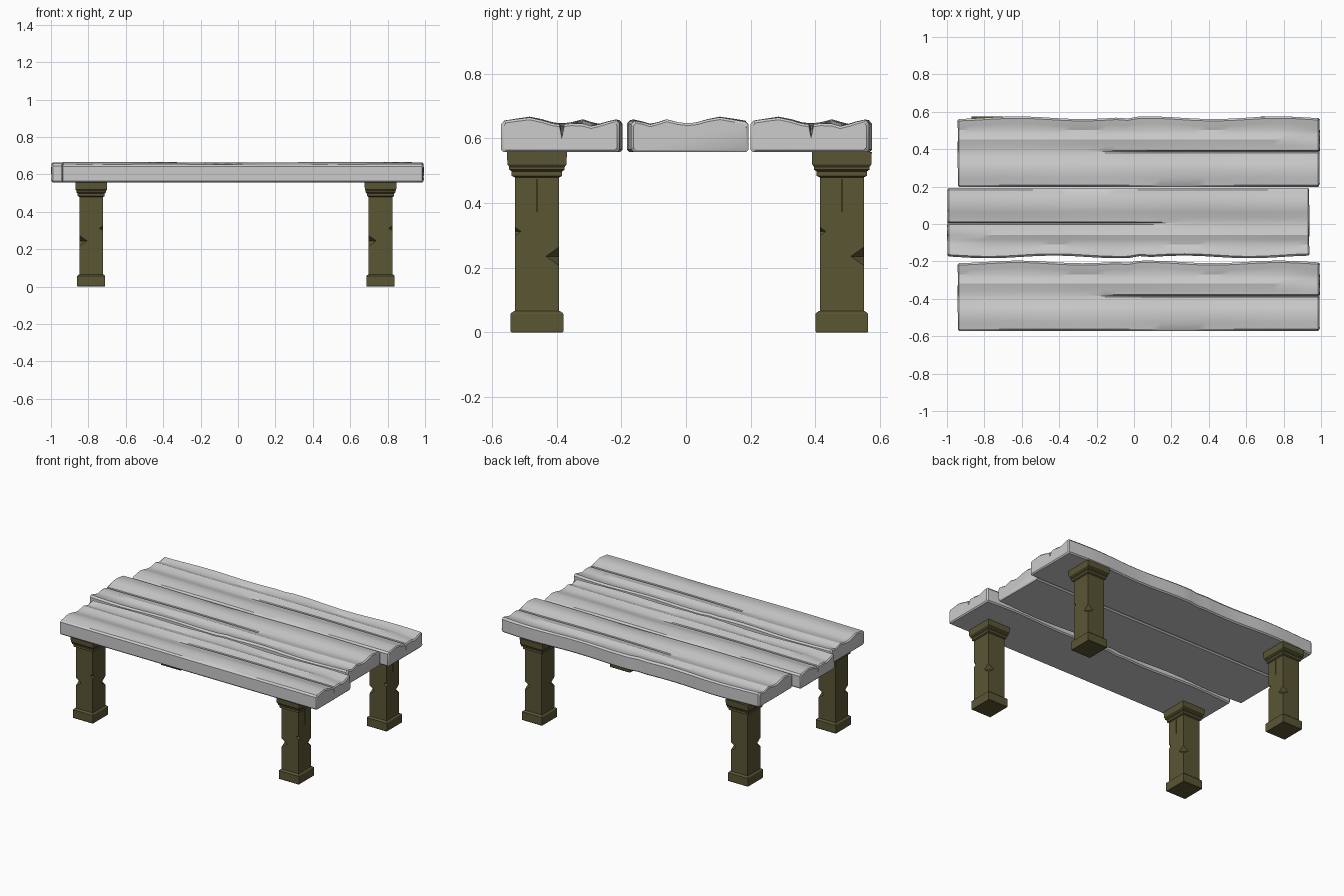
import bpy, bmesh, math, random
from mathutils import Matrix

if "Cube" in bpy.data.objects:
    bpy.data.objects.remove(bpy.data.objects["Cube"])

random.seed(4)


def material(name, rgb):
    m = bpy.data.materials.new(name)
    m.diffuse_color = (*rgb, 1)
    m.use_nodes = True
    m.node_tree.nodes["Principled BSDF"].inputs["Base Color"].default_value = m.diffuse_color
    return m


grey = material("weathered grey", (0.6, 0.6, 0.6))
olive = material("dark olive", (0.1, 0.092, 0.034))


def add_object(name, bm, mat):
    bmesh.ops.recalc_face_normals(bm, faces=bm.faces)
    me = bpy.data.meshes.new(name)
    bm.to_mesh(me)
    bm.free()
    me.materials.append(mat)
    ob = bpy.data.objects.new(name, me)
    bpy.context.collection.objects.link(ob)
    return ob


def loft(rings):
    """Skin between closed rings of equal length and cap both ends."""
    bm = bmesh.new()
    vs = [[bm.verts.new(p) for p in r] for r in rings]
    n = len(rings[0])
    for a, b in zip(vs, vs[1:]):
        for i in range(n):
            j = (i + 1) % n
            bm.faces.new((a[i], a[j], b[j], b[i]))
    bm.faces.new(vs[0])
    bm.faces.new(vs[-1])
    return bm


# Plank: worn, wavy top with a crack over the right part and a wavy long edge
BOTTOM, HALF = 0.557, 0.97
TOP = [(-0.178, 0.653), (-0.14, 0.659), (-0.10, 0.665), (-0.06, 0.657), (-0.03, 0.648),
       (-0.007, 0.645), (0, 0.645), (0.007, 0.645), (0.03, 0.648), (0.065, 0.657),
       (0.09, 0.649), (0.115, 0.643), (0.15, 0.650), (0.178, 0.656)]


def edge_wobble(x):
    return -0.007 + 0.007 * math.cos((x - 0.05) * 9) - (0.008 if abs(x + 0.05) < 0.03 else 0)


def plank_section(x, inset):
    crack = 0.036 * min(1, max(0, (x + 0.22) * 3))
    ramp = max(0, (x - 0.78) / 0.2)
    e = edge_wobble(x)
    y0, y1 = -0.188 + inset, 0.188 + e - inset
    pts = [(y0 + 0.008, BOTTOM + inset), (y0, BOTTOM + inset + 0.008),
           (y0, 0.643 - inset)]
    for y, z in TOP:
        if y == 0:
            z -= crack
        if 0.05 < abs(y) < 0.11 and y > 0:
            z -= 0.012 * ramp
        z += 0.002 * math.sin(5 * x + 14 * y)
        yy = max(y0 + 0.008, min(y1 - 0.008, y + (e if y > 0.12 else 0)))
        pts.append((yy, z - inset))
    pts += [(y1, 0.645 - inset), (y1, BOTTOM + inset + 0.008), (y1 - 0.008, BOTTOM + inset)]
    push = 0.006 if inset else 0.0
    return [(x + random.uniform(-push, 0) * (1 if x > 0 else -1), y, z) for y, z in pts]


stations = [(-HALF, 0.007), (-HALF + 0.01, 0)]
stations += [(-0.9 + 0.06 * i, 0) for i in range(31)]
stations += [(HALF - 0.01, 0), (HALF, 0.007)]
plank = add_object("front_plank", loft([plank_section(x, i) for x, i in stations]), grey)

plank.location = (0.025, -0.384, 0)
for name, loc, turn in (("middle_plank", (-0.03, 0.005, 0), math.pi),
                        ("back_plank", (0.025, 0.387, 0), 0)):
    ob = plank.copy()
    ob.name = name
    ob.location = loc
    ob.rotation_euler.z = turn
    bpy.context.collection.objects.link(ob)

# Leg: square pillar with plinth and stepped capital (outward offset, height)
LEG = [(0.010, 0), (0.012, 0.003), (0.012, 0.057), (0.010, 0.060), (0.002, 0.066), (0, 0.066),
       (0, 0.479), (0.009, 0.484), (0.009, 0.498), (0.016, 0.503), (0.016, 0.512),
       (0.021, 0.519), (0.022, 0.557)]
rings = []
for o, z in LEG:
    hx, hy = 0.063 + o, 0.068 + o * 1.12
    rings.append([(sx * hx, sy * hy, z) for sx, sy in ((-1, -1), (1, -1), (1, 1), (-1, 1))])
leg = add_object("front_left_leg", loft(rings), olive)

# Chips on the corners and fine cracks below the capital
cut = bmesh.new()


def cut_box(loc, size, tilt, turn):
    mat = (Matrix.Translation(loc) @ Matrix.Rotation(turn, 4, 'Z')
           @ Matrix.Rotation(tilt, 4, 'Y') @ Matrix.Diagonal((*size, 1)))
    bmesh.ops.create_cube(cut, size=1, matrix=mat)


q = math.pi / 4
cut_box((-0.066, -0.071, 0.245), (0.046, 0.3, 0.046), q, q)
cut_box((0.066, 0.071, 0.235), (0.046, 0.3, 0.046), q, q)
cut_box((0.066, -0.071, 0.312), (0.025, 0.3, 0.025), q, -q)
cut_box((0.064, 0, 0.423), (0.012, 0.003, 0.1), 0, 0)
cutter = add_object("chip_cutter", cut, olive)
cutter.hide_render = True
mod = leg.modifiers.new("chips", 'BOOLEAN')
mod.operation = 'DIFFERENCE'
mod.solver = 'EXACT'
mod.object = cutter
bpy.context.view_layer.objects.active = leg
leg.select_set(True)
bpy.ops.object.modifier_apply(modifier="chips")
bpy.data.objects.remove(cutter)

leg.location = (-0.785, -0.461, 0)
for name, x, y in (("front_right_leg", 0.762, -0.461), ("back_left_leg", -0.785, 0.482),
                   ("back_right_leg", 0.762, 0.482)):
    ob = leg.copy()
    ob.name = name
    ob.location = (x, y, 0)
    bpy.context.collection.objects.link(ob)

# Soft wood surface, sharp edges
bpy.ops.object.select_all(action='DESELECT')
plank.select_set(True)
bpy.context.view_layer.objects.active = plank
bpy.ops.object.shade_smooth_by_angle(angle=math.radians(30))
